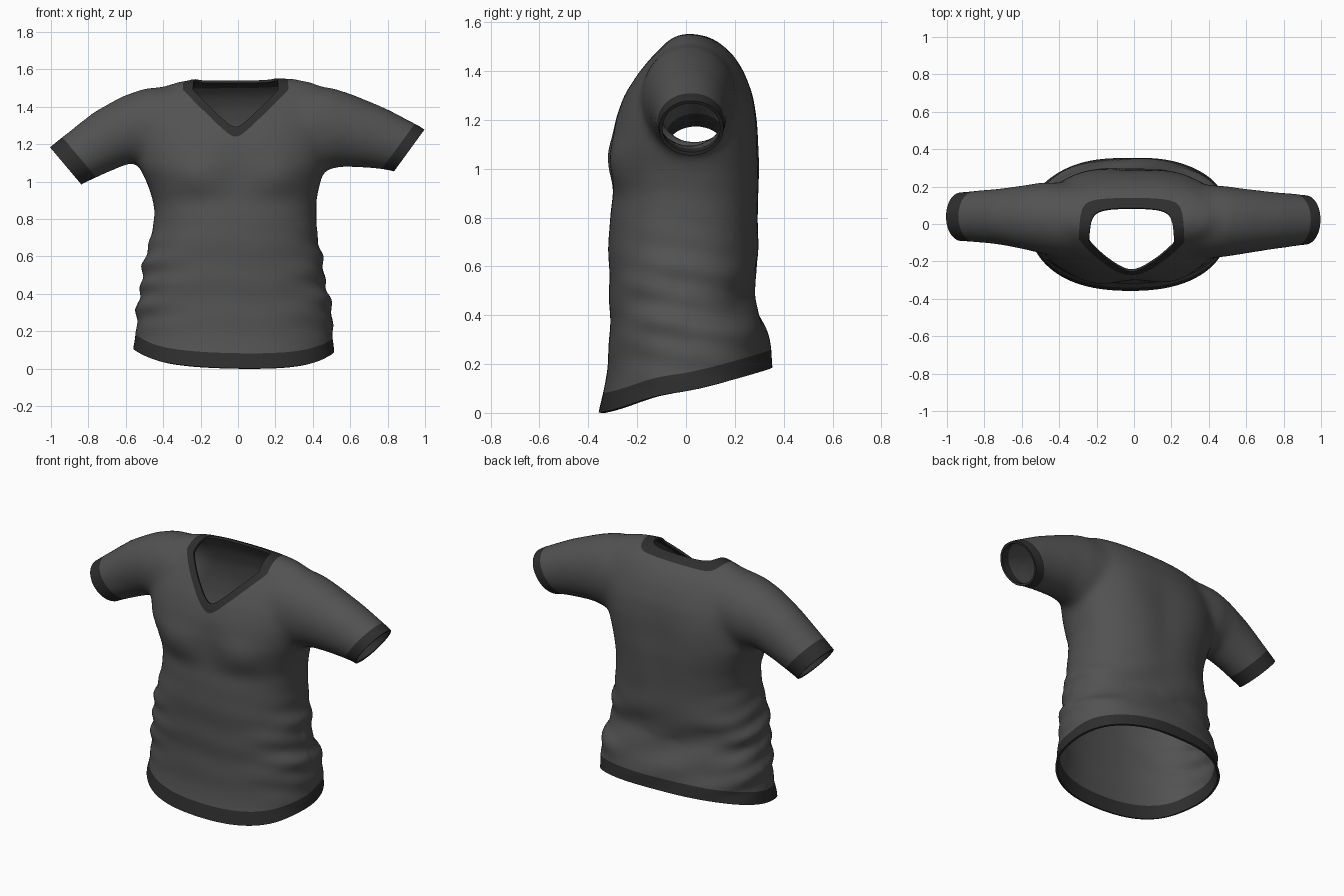
import bpy, bmesh, math
from math import sin, cos, exp, sqrt, pi
from mathutils import Vector

if "Cube" in bpy.data.objects:
    bpy.data.objects.remove(bpy.data.objects["Cube"], do_unlink=True)


def material(name, grey):
    m = bpy.data.materials.new(name)
    m.use_nodes = True
    m.diffuse_color = (grey, grey, grey, 1)
    node = next(n for n in m.node_tree.nodes if n.type == "BSDF_PRINCIPLED")
    node.inputs["Base Color"].default_value = (grey, grey, grey, 1)
    node.inputs["Roughness"].default_value = 0.9
    return m


def add_object(name, mesh):
    ob = bpy.data.objects.new(name, mesh)
    bpy.context.scene.collection.objects.link(ob)
    return ob


def loft(name, rings):
    """Closed tube through rings that share a vertex count."""
    bm = bmesh.new()
    loops = [[bm.verts.new(p) for p in ring] for ring in rings]
    n = len(loops[0])
    for a, b in zip(loops, loops[1:]):
        for i in range(n):
            j = (i + 1) % n
            bm.faces.new((a[i], a[j], b[j], b[i]))
    bm.faces.new(loops[0])
    bm.faces.new(loops[-1])
    bmesh.ops.recalc_face_normals(bm, faces=bm.faces)
    mesh = bpy.data.meshes.new(name)
    bm.to_mesh(mesh)
    bm.free()
    return add_object(name, mesh)


def bake(ob):
    """Mesh of the object with its modifiers applied."""
    deps = bpy.context.evaluated_depsgraph_get()
    return bpy.data.meshes.new_from_object(ob.evaluated_get(deps))


SIDES = 48
ANGLES = [2 * pi * i / SIDES for i in range(SIDES)]


def soft(c):
    return math.copysign(abs(c) ** 0.86, c)


def torso_ring(z, x0, x1, y0, y1):
    cx, cy, hx, hy = (x0 + x1) / 2, (y0 + y1) / 2, (x1 - x0) / 2, (y1 - y0) / 2
    return [Vector((cx + hx * soft(cos(t)), cy + hy * soft(sin(t)), z)) for t in ANGLES]


def sleeve_ring(xt, zt, xb, zb, y0, y1):
    top, low = Vector((xt, 0, zt)), Vector((xb, 0, zb))
    mid, half = (top + low) / 2, (top - low) / 2
    return [mid + half * cos(t) + Vector((0, (y0 + y1) / 2 + (y1 - y0) / 2 * sin(t), 0))
            for t in ANGLES]


# Torso: height, right edge, left edge, front, back
torso = loft("torso", [torso_ring(*r) for r in (
    (-.1, -.575, .525, -.375, .375), (0, -.57, .52, -.36, .375), (.1, -.565, .515, -.335, .37),
    (.2, -.545, .505, -.32, .355), (.34, -.54, .505, -.313, .333), (.48, -.515, .46, -.313, .27),
    (.6, -.5, .455, -.318, .297), (.7, -.47, .425, -.318, .298), (.8, -.445, .42, -.313, .3),
    (.9, -.455, .42, -.303, .303), (1, -.49, .44, -.312, .307), (1.08, -.53, .47, -.314, .3),
    (1.2, -.54, .5, -.293, .293), (1.3, -.53, .51, -.255, .278), (1.4, -.49, .5, -.193, .238),
    (1.47, -.45, .48, -.138, .192), (1.525, -.36, .42, -.085, .127), (1.553, -.23, .3, -.03, .055))])

# Sleeves: top point, bottom point, front, back; they overrun the cuffs and are trimmed later
left_sleeve = loft("left_sleeve", [sleeve_ring(*r) for r in (
    (.25, 1.51, .25, 1.1, -.17, .19), (.38, 1.51, .37, 1.07, -.185, .21),
    (.5, 1.505, .46, 1.06, -.178, .205), (.62, 1.465, .56, 1.08, -.16, .19),
    (.8, 1.39, .7, 1.072, -.135, .172), (.995, 1.287, .835, 1.057, -.113, .158),
    (1.075, 1.222, .915, .997, -.103, .148))])
right_sleeve = loft("right_sleeve", [sleeve_ring(*r) for r in (
    (-.25, 1.51, -.25, 1.12, -.16, .2), (-.38, 1.51, -.38, 1.09, -.175, .22),
    (-.5, 1.5, -.48, 1.08, -.16, .225), (-.62, 1.458, -.57, 1.1, -.135, .207),
    (-.77, 1.375, -.68, 1.055, -.11, .19), (-1.008, 1.187, -.84, .982, -.093, .173),
    (-1.083, 1.122, -.92, .917, -.093, .168))])

# Merge into one smooth body
for sleeve in (left_sleeve, right_sleeve):
    mod = torso.modifiers.new("join", "BOOLEAN")
    mod.operation, mod.solver, mod.object = "UNION", "EXACT", sleeve
mod = torso.modifiers.new("remesh", "REMESH")
mod.mode, mod.voxel_size = "VOXEL", .018
mod = torso.modifiers.new("smooth", "SMOOTH")
mod.factor, mod.iterations = .5, 26
body_mesh = bake(torso)
for ob in (torso, left_sleeve, right_sleeve):
    bpy.data.objects.remove(ob, do_unlink=True)
body_mesh.materials.clear()
body_mesh.materials.append(material("charcoal_cloth", .085))
body_mesh.materials.append(material("dark_trim", .027))


def bump(v, centre, width):
    return exp(-((v - centre) / width) ** 2)


def folds(p, n):
    """Cloth relief along the normal: waist creases, chest and back shape."""
    x, y, z = p
    if abs(x) > .62:
        return 0
    side = min(1, (x / .48) ** 4)
    waist = bump(z, .47, .26)
    d = .008 * waist * side * sin(52 * z + 9 * y + 4 * x)
    d += .003 * waist * sin(30 * z - 9 * x + 2 * sin(6 * x))
    if n.y < 0:
        d += .02 * bump(abs(x), .22, .12) * bump(z, 1.03, .1)
        d -= .012 * bump(x, 0, .1) * bump(z, 1.05, .15)
        d -= .005 * bump(z, .89, .06) * bump(abs(x), .2, .15)
    else:
        d += .005 * bump(z, .42, .22) * sin(28 * z + 14 * x)
        d -= .012 * bump(x, 0, .1) * bump(z, 1.0, .25)
        d += .008 * bump(abs(x), .25, .12) * bump(z, 1.15, .15)
    return d


# Openings: each field is the distance kept from the edge, negative where cloth is removed
def hem(p):
    return p.z - .095 - .26 * p.y + .02 * p.x - .015 * bump(p.y, -.13, .12)


def left_cuff(p):
    return max(-(.81 * (p.x - .918) - .59 * (p.z - 1.17)), .7 - p.x)


def right_cuff(p):
    return max(-(-.766 * (p.x + .922) - .645 * (p.z - 1.085)), .7 + p.x)


def neck(p):
    v_half = min(.24, p.z - 1.252)
    across = sqrt((p.x + .013) ** 2 + .0013) - v_half
    back = p.y - .095
    return (across + back + sqrt((across - back) ** 2 + .007)) / 2


def split_along(bm, field):
    """Cut new edges where the field crosses zero."""
    val = {v: field(v.co) or 1e-6 for v in bm.verts}
    fresh = set()
    for e in list(bm.edges):
        a, b = e.verts
        if val[a] * val[b] < 0:
            fresh.add(bmesh.utils.edge_split(e, a, val[a] / (val[a] - val[b]))[1])
    for f in list(bm.faces):
        ends = [v for v in f.verts if v in fresh]
        if len(ends) == 2:
            bmesh.utils.face_split(f, *ends)


bm = bmesh.new()
bm.from_mesh(body_mesh)
bm.normal_update()
moves = [(v, v.normal * folds(v.co, v.normal)) for v in bm.verts]
for v, move in moves:
    v.co += move

# Trim the openings and colour the bands beside them
for field, width in ((hem, .075), (left_cuff, .06), (right_cuff, .085), (neck, .052)):
    split_along(bm, field)
    gone = [f for f in bm.faces if field(f.calc_center_median()) < 0]
    bmesh.ops.delete(bm, geom=gone, context="FACES")
    split_along(bm, lambda p: field(p) - width)
    for f in bm.faces:
        if field(f.calc_center_median()) < width:
            f.material_index = 1
bm.normal_update()
bm.to_mesh(body_mesh)
bm.free()

# Give the cloth thickness
cloth = add_object("cloth", body_mesh)
mod = cloth.modifiers.new("thickness", "SOLIDIFY")
mod.thickness, mod.offset = .014, -1
shirt = add_object("shirt", bake(cloth))
bpy.data.objects.remove(cloth, do_unlink=True)
bpy.ops.object.select_all(action="DESELECT")
shirt.select_set(True)
bpy.context.view_layer.objects.active = shirt
bpy.ops.object.shade_smooth_by_angle(angle=math.radians(50))
